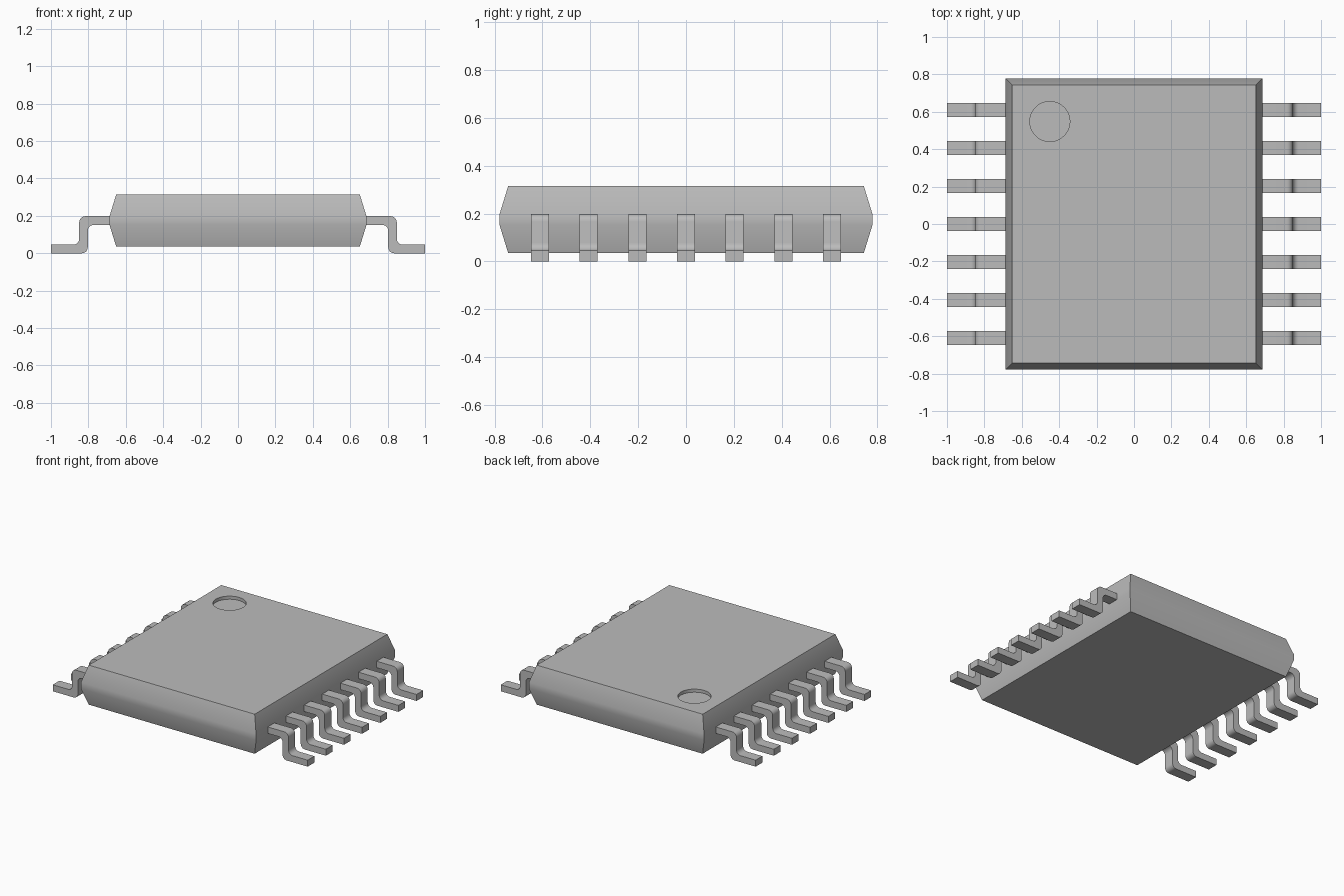
import bpy, bmesh, math

if "Cube" in bpy.data.objects:
    bpy.data.objects.remove(bpy.data.objects["Cube"], do_unlink=True)


def make_material(name, color):
    mat = bpy.data.materials.new(name)
    mat.use_nodes = True
    mat.diffuse_color = color
    mat.node_tree.nodes["Principled BSDF"].inputs["Base Color"].default_value = color
    return mat


def add_object(name, mesh, location=(0, 0, 0), turn=0):
    obj = bpy.data.objects.new(name, mesh)
    obj.location = location
    obj.rotation_euler.z = turn
    bpy.context.collection.objects.link(obj)
    return obj


def smooth(obj):
    bpy.ops.object.select_all(action="DESELECT")
    obj.select_set(True)
    bpy.context.view_layer.objects.active = obj
    bpy.ops.object.shade_smooth_by_angle(angle=math.radians(35))


grey = make_material("plain grey", (0.5, 0.5, 0.5, 1))

# Package body: four rectangular rings stacked, tapered at top and bottom
half_x, half_y, inset = 0.687, 0.779, 0.036
bm = bmesh.new()
rings = []
for z, d in ((0.035, inset), (0.152, 0), (0.198, 0), (0.315, inset)):
    x, y = half_x - d, half_y - d
    rings.append([bm.verts.new((sx * x, sy * y, z))
                  for sx, sy in ((-1, -1), (1, -1), (1, 1), (-1, 1))])
bm.faces.new(rings[0][::-1])
bm.faces.new(rings[-1])
for low, high in zip(rings, rings[1:]):
    for i in range(4):
        j = (i + 1) % 4
        bm.faces.new((low[i], low[j], high[j], high[i]))
body_mesh = bpy.data.meshes.new("body")
bm.to_mesh(body_mesh)
bm.free()
body_mesh.materials.append(grey)
body = add_object("body", body_mesh)

# Round orientation dimple sunk into the top
dimple_depth = 0.022
bpy.ops.mesh.primitive_cylinder_add(vertices=48, radius=0.107, depth=dimple_depth * 2,
                                    location=(-0.45, 0.548, 0.315))
cutter = bpy.context.object
cutter.name = "dimple_cutter"
cutter.hide_render = True
cutter.data.materials.append(grey)
cut = body.modifiers.new("dimple", "BOOLEAN")
cut.operation = "DIFFERENCE"
cut.solver = "EXACT"
cut.object = cutter
bpy.context.view_layer.objects.active = body
bpy.ops.object.modifier_apply(modifier=cut.name)
bpy.data.objects.remove(cutter, do_unlink=True)
smooth(body)

# Pin: stepped side profile extruded across its width, with rounded bends
pin_width = 0.075
profile = [(0.66, 0.152), (0.803, 0.152), (0.803, 0), (1, 0),
           (1, 0.046), (0.849, 0.046), (0.849, 0.198), (0.66, 0.198)]
bends = (1, 2, 5, 6)
bm = bmesh.new()
sides = [[bm.verts.new((x, y, z)) for x, z in profile]
         for y in (-pin_width / 2, pin_width / 2)]
near, far = sides
bm.faces.new(near)
bm.faces.new(far[::-1])
for i in range(len(profile)):
    j = (i + 1) % len(profile)
    bm.faces.new((near[j], near[i], far[i], far[j]))
bend_edges = [bm.edges.get((near[i], far[i])) for i in bends]
bmesh.ops.bevel(bm, geom=bend_edges, offset=0.032, segments=6, profile=0.5,
                affect="EDGES")
bmesh.ops.recalc_face_normals(bm, faces=bm.faces)
pin_mesh = bpy.data.meshes.new("pin")
bm.to_mesh(pin_mesh)
bm.free()
pin_mesh.materials.append(grey)

# Seven pins on each long side
pitch, count = 0.2033, 7
for side, turn in (("left", 0), ("right", math.pi)):
    for i in range(count):
        y = (i - (count - 1) / 2) * pitch
        pin = add_object(f"{side}_pin_{i + 1}", pin_mesh, (0, y, 0), turn)
smooth(pin)
